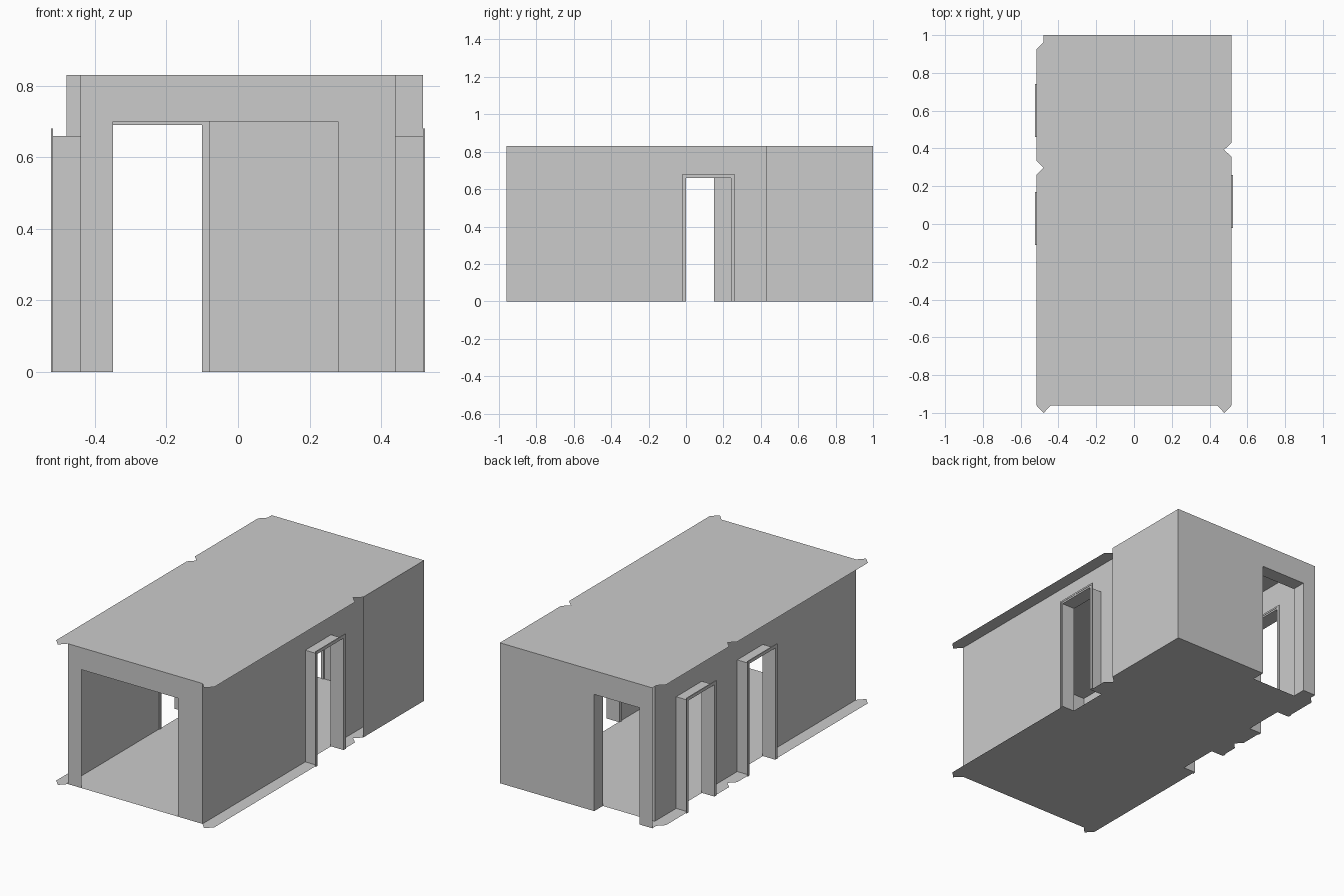
import bpy, bmesh
from mathutils import Vector

if "Cube" in bpy.data.objects:
    bpy.data.objects.remove(bpy.data.objects["Cube"])

H = 0.83            # room height
XO, XI = 0.517, 0.44  # outer and inner wall planes
YF, YI, YB = -0.96, 0.92, 1.0


def make(name, polys, extrude=None):
    """Object from polygons; optionally extrude them along a vector."""
    bm = bmesh.new()
    for p in polys:
        bm.faces.new([bm.verts.new(v) for v in p])
    bmesh.ops.remove_doubles(bm, verts=bm.verts[:], dist=1e-5)
    if extrude:
        r = bmesh.ops.extrude_face_region(bm, geom=bm.faces[:], use_keep_orig=True)
        vs = [g for g in r['geom'] if isinstance(g, bmesh.types.BMVert)]
        bmesh.ops.translate(bm, verts=vs, vec=Vector(extrude))
        bmesh.ops.recalc_face_normals(bm, faces=bm.faces[:])
    me = bpy.data.meshes.new(name)
    bm.to_mesh(me)
    bm.free()
    ob = bpy.data.objects.new(name, me)
    bpy.context.collection.objects.link(ob)
    return ob


def pt(axis, plane, u, z):
    return (plane, u, z) if axis == 'x' else (u, plane, z)


def portal(u0, u1, top, edge, head):
    """Outline of a wall with doorways reaching the floor is split into quads."""
    return [(u0, 0), (u0, top), (u1, top), (u1, 0)]


def wall(name, axis, plane, u0, u1, doors=(), flip=False):
    """One flat wall whose outline steps around its floor-level doorways."""
    out = [(u0, 0)]
    for a, b, top in sorted(doors):
        out += portal(a, b, top, u0, H)
    out += [(u1, 0), (u1, H), (u0, H)]
    if flip:
        out.reverse()
    return make(name, [[pt(axis, plane, u, z) for u, z in out]])


def liner(name, axis, p0, p1, door):
    """Jambs and head lining the wall thickness."""
    path = portal(*door, 0, 0)
    return make(name, [[pt(axis, p0, *a), pt(axis, p0, *b), pt(axis, p1, *b), pt(axis, p1, *a)]
                       for a, b in zip(path, path[1:])])


def trim(name, axis, plane, out, door):
    """Stepped architrave around a doorway, standing proud of the wall plane."""
    a, b, t = door
    for label, w0, w1, d in (("inner", 0, .01, .004), ("outer", .01, .02, .006)):
        ring = [(a - w0, 0), (a - w0, t + w0), (b + w0, t + w0), (b + w0, 0),
                (b + w1, 0), (b + w1, t + w1), (a - w1, t + w1), (a - w1, 0)]
        vec = (out * d, 0, 0) if axis == 'x' else (0, out * d, 0)
        make(f"{name}_{label}", [[pt(axis, plane, u, z) for u, z in ring]], vec)


# Doorways: start, end, head height
right_doors = [(0.0, 0.24, 0.66)]
left_doors = [(-0.09, 0.15, 0.66), (0.48, 0.72, 0.66)]
back_door = (-0.395, -0.10, 0.69)
front_opening = (-0.35, 0.28, 0.70)


# Floor and ceiling share an outline; the floor is cut away under the doorways
def outline(cut):
    p = [(-XI, YF), (XI, YF), (.478, -1), (XO, YF)]
    if cut:
        for a, b, _ in right_doors:
            p += [(XO, a), (XI, a), (XI, b), (XO, b)]
    p += [(XO, .355), (.477, .393), (XO, .43), (XO, YB)]
    if cut:
        a, b, _ = back_door
        p += [(b, YB), (b, YI), (a, YI), (a, YB)]
    p += [(-.48, YB), (-.48, .962), (-XO, .925)]

    def bite(d):
        return [(-XO, d[1]), (-XI, d[1]), (-XI, d[0]), (-XO, d[0])] if cut else []
    p += bite(left_doors[1]) + [(-XO, .335), (-.48, .298), (-XO, .26)] + bite(left_doors[0])
    return p + [(-XO, YF), (-.478, -1)]


make("floor", [[(x, y, 0) for x, y in outline(True)]])
make("ceiling", [[(x, y, H) for x, y in outline(False)]])

# Room walls
wall("front_wall", 'y', YF, -XI, XI, [front_opening])
wall("right_wall", 'x', XI, YF, YI, right_doors)
wall("left_wall", 'x', -XI, YF, YI, left_doors, True)
wall("back_inner_wall", 'y', YI, -XI, XI, [back_door], True)

# Exterior shell at the back right corner
wall("right_outer_wall", 'x', XO, .43, YB)
wall("back_outer_wall", 'y', YB, -.48, XO, [back_door], True)

# Door linings and trims
for side, s, doors in (("right", 1, right_doors), ("left", -1, left_doors)):
    for i, d in enumerate(doors):
        liner(f"{side}_door_lining_{i}", 'x', s * XI, s * XO, d)
        trim(f"{side}_door_outside_trim_{i}", 'x', s * XO, s, d)
        trim(f"{side}_door_inside_trim_{i}", 'x', s * XI, -s, d)
liner("back_door_lining", 'y', YI, YB, back_door)
trim("back_door_inside_trim", 'y', YI, -1, back_door)
